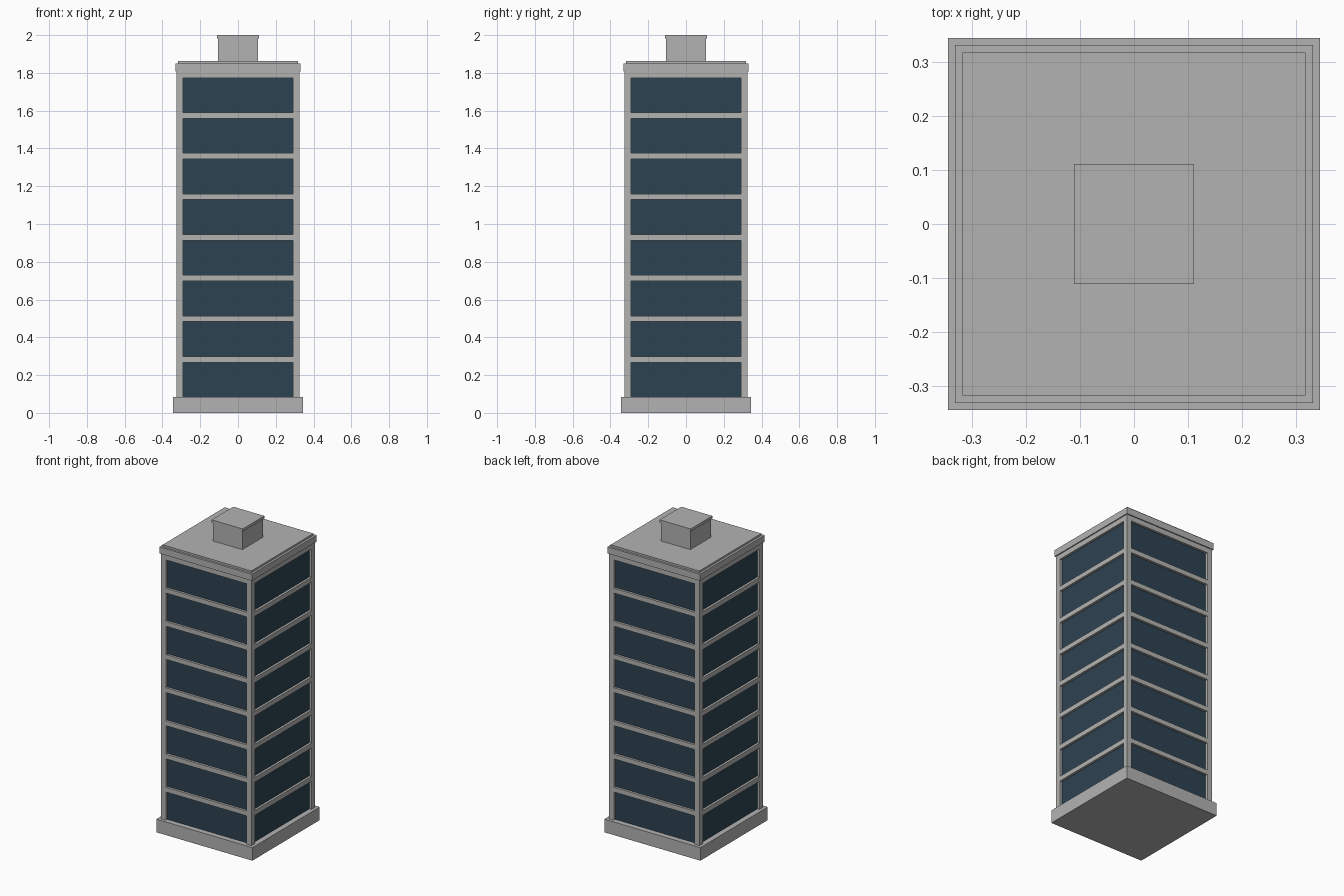
import bpy, bmesh
from mathutils import Vector

cube = bpy.data.objects.get("Cube")
if cube:
    bpy.data.objects.remove(cube, do_unlink=True)


def material(name, color):
    m = bpy.data.materials.new(name)
    m.use_nodes = True
    m.diffuse_color = color
    m.node_tree.nodes["Principled BSDF"].inputs["Base Color"].default_value = color
    return m


concrete = material("concrete grey", (0.45, 0.45, 0.44, 1))
trim = material("trim grey", (0.45, 0.45, 0.45, 1))
glass = material("dark blue glass", (0.027, 0.055, 0.085, 1))


def box_mesh(half, z0, z1):
    """Square block centred on the z axis."""
    bm = bmesh.new()
    bmesh.ops.create_cube(bm, size=2)
    for v in bm.verts:
        v.co = Vector((v.co.x * half, v.co.y * half, z1 if v.co.z > 0 else z0))
    return bm


def finish(bm, name, *mats):
    me = bpy.data.meshes.new(name)
    bm.to_mesh(me)
    bm.free()
    for m in mats:
        me.materials.append(m)
    ob = bpy.data.objects.new(name, me)
    bpy.context.collection.objects.link(ob)
    return ob


# Tower dimensions
HALF, OPENING, RECESS = 0.325, 0.29, 0.015
BASE_TOP, ROOF_BASE = 0.085, 1.807
FLOORS, STOREY, PANE = 8, 0.2151, 0.184

# Tower: cut the block along every window edge, then sink the panes
bm = box_mesh(HALF, BASE_TOP - 0.005, ROOF_BASE)
cuts = [((s * OPENING if a == 0 else 0, s * OPENING if a == 1 else 0, 0),
         (a == 0, a == 1, 0)) for a in (0, 1) for s in (-1, 1)]
sills = [BASE_TOP - 0.001 + i * STOREY for i in range(FLOORS)]
cuts += [((0, 0, z), (0, 0, 1)) for s in sills for z in (s, s + PANE)]
for co, no in cuts:
    bmesh.ops.bisect_plane(bm, geom=bm.verts[:] + bm.edges[:] + bm.faces[:],
                           plane_co=co, plane_no=no)


def is_pane(face):
    c = face.calc_center_median()
    return (abs(face.normal.z) < 0.5 and min(abs(c.x), abs(c.y)) < OPENING
            and any(s < c.z < s + PANE for s in sills))


bm.normal_update()
panes = [f for f in bm.faces if is_pane(f)]
for f in panes:
    f.material_index = 1
new = bmesh.ops.inset_individual(bm, faces=panes, thickness=0, depth=-RECESS)
for f in new["faces"]:
    f.material_index = 0
for f in panes:
    f.material_index = 1
finish(bm, "tower", concrete, glass)

# Plinth, cornice, roof and rooftop housing
for name, half, z0, z1 in (
        ("plinth", 0.345, 0, BASE_TOP),
        ("cornice", 0.332, ROOF_BASE, 1.85),
        ("roof_slab", 0.318, 1.85, 1.862),
        ("rooftop_housing", 0.105, 1.862, 1.982),
        ("housing_cap", 0.111, 1.982, 2)):
    finish(box_mesh(half, z0, z1), name, trim)
